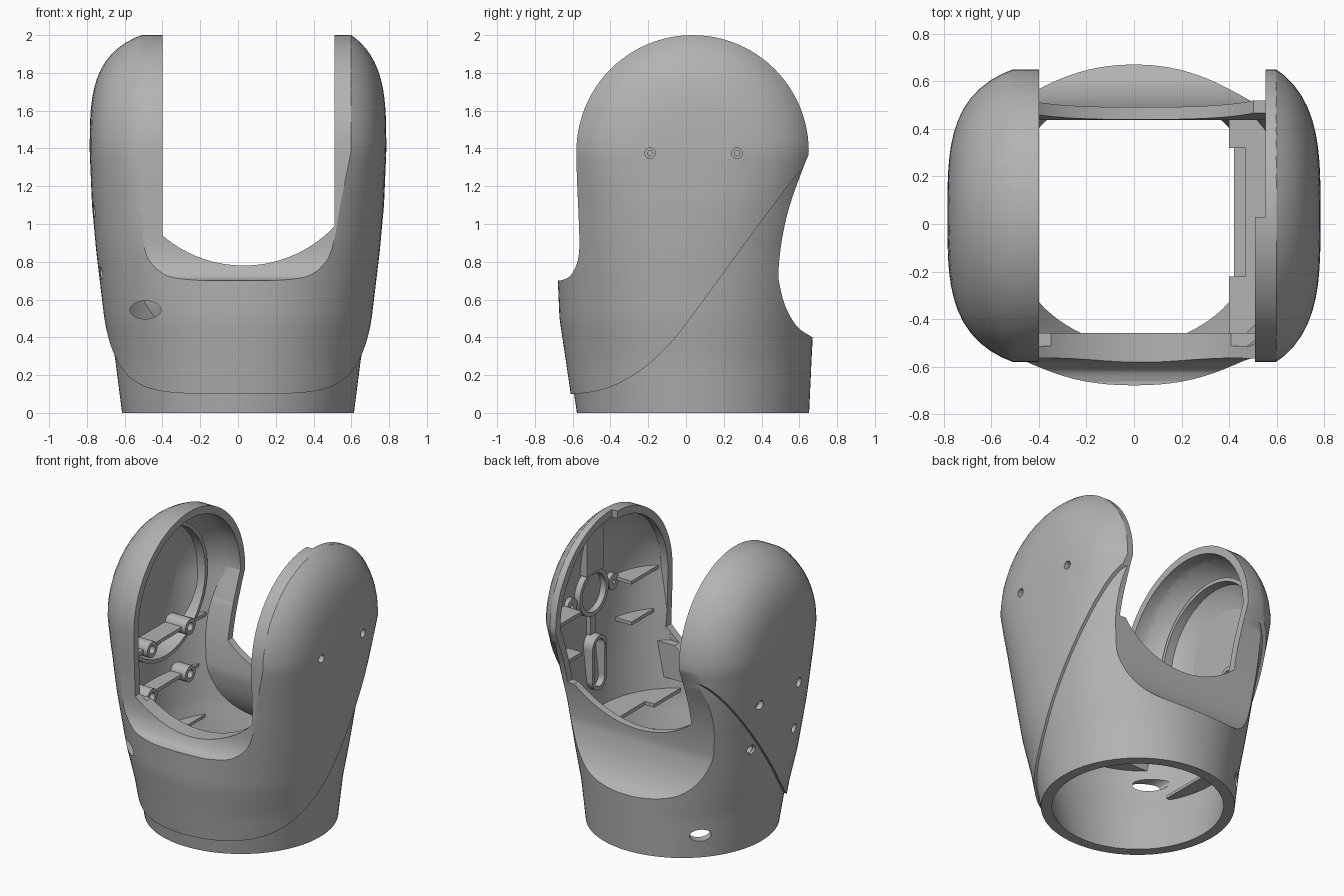
import bpy, bmesh, math
from mathutils import Vector, Matrix

cube = bpy.data.objects.get("Cube")
if cube:
    bpy.data.objects.remove(cube)

grey = bpy.data.materials.new("plain grey")
grey.use_nodes = True
grey.diffuse_color = (0.45, 0.45, 0.45, 1)
grey.node_tree.nodes["Principled BSDF"].inputs["Base Color"].default_value = (0.45, 0.45, 0.45, 1)

MID_Y, MID_Z, DOME_R = 0.035, 1.385, 0.615
# Body sections: height, half width, half depth, centre y, squareness
SECTIONS = [(0, .632, .633, .037, 2), (.28, .668, .66, .023, 2.05), (.5, .708, .682, .012, 2.15),
            (.85, .75, .695, .01, 2.4), (1.1, .773, .68, .022, 2.75), (MID_Z, .785, .665, MID_Y, 3.4)]


def make(name, bm):
    bmesh.ops.recalc_face_normals(bm, faces=bm.faces)
    if bm.calc_volume(signed=True) < 0:
        bmesh.ops.reverse_faces(bm, faces=bm.faces)
    mesh = bpy.data.meshes.new(name)
    bm.to_mesh(mesh)
    bm.free()
    mesh.materials.append(grey)
    ob = bpy.data.objects.new(name, mesh)
    bpy.context.collection.objects.link(ob)
    return ob


def section(z):
    z = min(max(z, 0), MID_Z)
    for lo, hi in zip(SECTIONS, SECTIONS[1:]):
        if z <= hi[0]:
            f = (z - lo[0]) / (hi[0] - lo[0])
            return [p + (q - p) * f for p, q in zip(lo[1:], hi[1:])]


def loft(name, inset, z0=0.0, count=96):
    """Rounded body: stacked sections closed by a dome; inset is a function of height."""
    bm = bmesh.new()
    top = SECTIONS[-1][2] - inset(MID_Z)
    levels = [z0 + (MID_Z - z0) * i / 30 for i in range(31)]
    levels += [MID_Z + top * math.sin(math.radians(5 * i)) for i in range(1, 18)]
    rows = []
    for z in levels:
        a, b, cy, n = section(z)
        a, b = a - inset(z), b - inset(z)
        h = max(0, z - MID_Z)
        fuller = .05 * min(1, max(0, (z - .85) / (MID_Z - .85)))
        row = []
        for k in range(count):
            t = 2 * math.pi * (k + .5) / count
            c, s = math.cos(t), math.sin(t)
            depth = b + (fuller if c > 0 else 0)
            lo, hi = 0.0, 1.5
            for _ in range(32):
                r = (lo + hi) / 2
                if abs(r * c / a) ** n + (math.hypot(r * s, h) / depth) ** n > 1:
                    hi = r
                else:
                    lo = r
            row.append(bm.verts.new((lo * c, cy + lo * s, z)))
        rows.append(row)
    for r0, r1 in zip(rows, rows[1:]):
        for k in range(count):
            j = (k + 1) % count
            bm.faces.new((r0[k], r0[j], r1[j], r1[k]))
    bm.faces.new(rows[0])
    bm.faces.new(rows[-1])
    return make(name, bm)


def prism(name, points, axis):
    """Extrude a flat outline through the whole model along x or y."""
    bm = bmesh.new()
    place = (lambda p: (-1.2, p[0], p[1])) if axis == "x" else (lambda p: (p[0], -1.2, p[1]))
    face = bm.faces.new([bm.verts.new(place(p)) for p in points])
    new = bmesh.ops.extrude_face_region(bm, geom=[face])["geom"]
    move = Vector((2.4, 0, 0)) if axis == "x" else Vector((0, 2.4, 0))
    bmesh.ops.translate(bm, vec=move, verts=[v for v in new if isinstance(v, bmesh.types.BMVert)])
    return make(name, bm)


def box(name, lo, hi):
    bm = bmesh.new()
    bmesh.ops.create_cube(bm, size=1)
    lo, hi = Vector(lo), Vector(hi)
    for v in bm.verts:
        v.co = (lo + hi) / 2 + v.co * (hi - lo)
    return make(name, bm)


def rod(name, start, end, r, flat=1.0):
    bm = bmesh.new()
    start, end = Vector(start), Vector(end)
    bmesh.ops.create_cone(bm, cap_ends=True, segments=48, radius1=r, radius2=r, depth=(end - start).length)
    turn = (end - start).to_track_quat("Z", "Y").to_matrix().to_4x4()
    bm.transform(Matrix.Translation((start + end) / 2) @ Matrix.Diagonal((1, 1, flat, 1)) @ turn)
    return make(name, bm)


def combine(ob, other, op="DIFFERENCE", keep=False):
    mod = ob.modifiers.new("cut", "BOOLEAN")
    mod.operation, mod.solver, mod.object = op, "EXACT", other
    bpy.context.view_layer.update()
    mesh = bpy.data.meshes.new_from_object(ob.evaluated_get(bpy.context.evaluated_depsgraph_get()))
    ob.modifiers.clear()
    ob.data = mesh
    if not keep:
        bpy.data.objects.remove(other)
    return ob


def offset(points, d):
    out = []
    for i, p in enumerate(points):
        q, r = Vector(points[i - 1]), Vector(points[(i + 1) % len(points)])
        t = (r - q).normalized()
        out.append((p[0] - t.y * d, p[1] + t.x * d))
    return out


def smooth(points, steps=5):
    """Rounded path through a few points."""
    pts = [Vector(p) for p in points]
    pts = [pts[0]] + pts + [pts[-1]]
    out = []
    for a, b, c, d in zip(pts, pts[1:], pts[2:], pts[3:]):
        for i in range(steps):
            t = i / steps
            v = b + (c - a) * t / 2 + (a - b * 2.5 + c * 2 - d / 2) * t * t + ((b - c) * 1.5 + (d - a) / 2) * t ** 3
            out.append(tuple(v))
    return out + [tuple(points[-1])]


# Side outline: back scoop, round top, front scoop
outline = [(.9, .385)] + smooth([(.67, .4), (.59, .455), (.53, .555), (.497, .67), (.49, .76), (.51, .93),
                                 (.55, 1.1), (.61, 1.27), (.648, 1.365)])
outline += [(MID_Y + DOME_R * math.cos(math.pi * i / 48), MID_Z + DOME_R * math.sin(math.pi * i / 48))
            for i in range(49)]
outline += smooth([(-.578, 1.25), (-.567, 1.0), (-.565, .87), (-.578, .79), (-.613, .725), (-.66, .702)]) + [(-.9, .7)]
ends = [(-1.1, -.3), (1.1, -.3)]


def inner(name, grow):
    """Solid that fills the hollow of the shell."""
    body = loft(name, lambda z: .055 + .035 * max(0, 1 - z / .5) - grow, -.1)
    return combine(body, prism("cutter", ends + offset(outline, .052 - grow), "x"), "INTERSECT")


hollow = inner("hollow", 0)
fit = inner("fit", .02)

# Open slot between the two side plates
SLOT_X, SLOT_Z, SLOT_R = .03, 1.44, .66
xs = [-.4 + .91 * i / 32 for i in range(33)]
slot = prism("slot", [(x, SLOT_Z - math.sqrt(SLOT_R ** 2 - (x - SLOT_X) ** 2)) for x in xs]
             + [(.51, 2.4), (-.4, 2.4)], "y")
HOLES = [(y, z) for y in (-.16, .26) for z in (.74, 1.07)]
PINS = (-.19, .27)
PIN_Z = 1.375

# Sloping seam between the cover and the base
seam = [(-1, .095)] + smooth([(-.6, .1), (-.5, .11), (-.38, .145), (-.24, .225), (-.12, .33), (0, .47),
                              (.3, .88), (.5, 1.15), (.6, 1.275), (.66, 1.325)], 3)
seam += [(1, 1.36), (1, -.3), (-1, -.3)]


def shell(ob):
    combine(ob, prism("cutter", ends + outline, "x"), "INTERSECT")
    combine(ob, hollow, keep=True)
    combine(ob, slot, keep=True)
    combine(ob, box("cutter", (.45, .03, .98), (.553, 1, 2.2)))
    for y, z in HOLES:
        combine(ob, rod("cutter", (-.9, y, z), (-.5, y, z), .032))
    for y in PINS:
        combine(ob, rod("cutter", (.9, y, PIN_Z), (.5, y, PIN_Z), .028))
    combine(ob, rod("cutter", (-.49, -.8, .545), (-.49, -.3, .545), .082, .58))
    combine(ob, rod("cutter", (-.6, .65, .16), (-.25, .26, .16), .07, .6))
    return ob


cover = combine(loft("cover", lambda z: 0), prism("cutter", seam, "x"))
base = combine(loft("base", lambda z: .018), prism("cutter", seam, "x"), "INTERSECT")
parts = [shell(cover), shell(base)]


def fitted(ob):
    parts.append(combine(ob, fit, "INTERSECT", keep=True))
    return ob


def tube(name, start, end, r, bore):
    ob = rod(name, start, end, r)
    axis = (Vector(end) - Vector(start)) * .2
    return fitted(combine(ob, rod("cutter", Vector(start) - axis, Vector(end) + axis, bore)))


# Thick lip along the inside of the front wall
fitted(combine(box("front_lip", (-.6, -.6, .66), (.6, -.458, .9)), slot, keep=True))

# Right inside: bearing ring with floor, screw bosses and ribs
tube("bearing_ring", (-.79, MID_Y, MID_Z), (-.585, MID_Y, MID_Z), .465, .44)
fitted(rod("bearing_floor", (-.8, MID_Y, MID_Z), (-.71, MID_Y, MID_Z), .45))
for y, z in HOLES:
    tube("screw_boss", (-.8, y, z), (-.55, y, z), .055, .028)
for z in (.74, 1.07):
    for lo, hi in ((-.6, -.21), (-.11, .21), (.31, .6)):
        fitted(box("right_rib", (-.8, lo, z - .012), (-.58, hi, z + .012)))
fitted(box("lower_right_rib", (-.8, -.3, .4), (-.52, .4, .42)))

# Left inside: round and oblong frames, pin bosses, ribs and shelf
tube("round_frame", (.8, MID_Y, MID_Z), (.685, MID_Y, MID_Z), .16, .13)
for y in PINS:
    tube("pin_boss", (.8, y, PIN_Z), (.69, y, PIN_Z), .055, .014)


def oblong(name, x0, x1, r):
    ob = box(name, (x0, .04 - r, .8), (x1, .04 + r, 1.02))
    for z in (.8, 1.02):
        combine(ob, rod("cutter", (x0, .04, z), (x1, .04, z), r), "UNION")
    return ob


fitted(combine(oblong("oblong_frame", .64, .8, .08), oblong("cutter", .5, .9, .055)))
fitted(box("upper_strip", (.675, -.06, 1.53), (.8, .13, 1.95)))
fitted(box("middle_strip", (.69, .01, 1.1), (.8, .07, 1.24)))
for z in (1.1, MID_Z):
    for lo, hi in ((-.6, -.22), (.33, .6)):
        fitted(box("left_rib", (.575, lo, z - .012), (.8, hi, z + .012)))
for lo, hi, x in ((-.6, -.22, .4), (-.22, .32, .47), (.32, .6, .4)):
    fitted(box("shelf", (x, lo, .56), (.8, hi, .585)))
fitted(box("lower_left_rib", (.42, -.35, .32), (.8, .35, .34)))

for helper in (hollow, fit, slot):
    bpy.data.objects.remove(helper)

bpy.ops.object.select_all(action="DESELECT")
for ob in parts:
    ob.select_set(True)
bpy.context.view_layer.objects.active = cover
bpy.ops.object.shade_smooth_by_angle(angle=math.radians(30))
